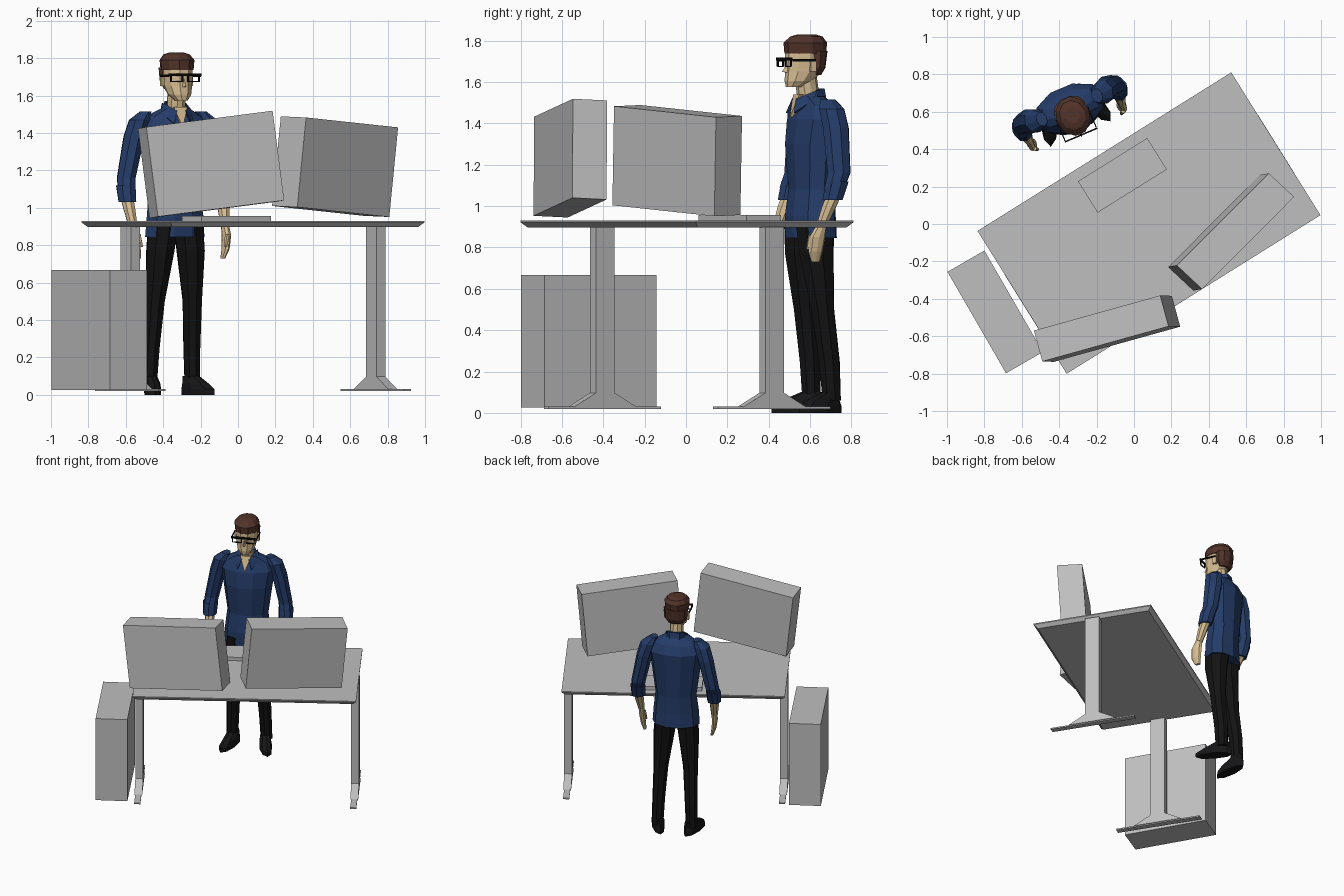
import bpy, bmesh, math
from mathutils import Vector, Matrix


def material(name, rgb):
    m = bpy.data.materials.new(name)
    m.diffuse_color = (*rgb, 1)
    return m


GREY = material("light grey", (0.52, 0.52, 0.52))
SKIN = material("skin", (0.68, 0.51, 0.29))
SHIRT = material("navy shirt", (0.018, 0.045, 0.14))
BLACK = material("black trousers", (0.006, 0.006, 0.006))
SHOE = material("black shoes", (0.008, 0.008, 0.009))
HAIR = material("brown hair", (0.085, 0.033, 0.023))
FRAME = material("glasses black", (0.002, 0.002, 0.002))


def frame(x, y, degrees):
    return Matrix.Translation((x, y, 0)) @ Matrix.Rotation(math.radians(degrees), 4, 'Z')


WORLD = Matrix.Identity(4)
DESK = frame(0.08, 0.005, 32)
TOWER = frame(-0.742, -0.47, 30)
MAN = frame(-0.34, 0.61, 23)


def finish(name, bm, mat, place):
    bmesh.ops.recalc_face_normals(bm, faces=bm.faces)
    me = bpy.data.meshes.new(name)
    bm.to_mesh(me)
    bm.free()
    me.materials.append(mat)
    ob = bpy.data.objects.new(name, me)
    ob.matrix_world = place
    bpy.context.collection.objects.link(ob)
    return ob


def hull(name, pts, mat, place):
    """Convex solid around a few points."""
    bm = bmesh.new()
    for p in pts:
        bm.verts.new(p)
    bmesh.ops.convex_hull(bm, input=bm.verts)
    bmesh.ops.dissolve_limit(bm, angle_limit=0.01, verts=bm.verts, edges=bm.edges)
    return finish(name, bm, mat, place)


def box(name, xs, ys, zs, mat, place):
    return hull(name, [(x, y, z) for x in xs for y in ys for z in zs], mat, place)


def slanted_box(name, corner, w, d, h, mat):
    c, w, d, h = map(Vector, (corner, w, d, h))
    pts = [c + i * w + j * d - k * h for i in (0, 1) for j in (0, 1) for k in (0, 1)]
    return hull(name, pts, mat, WORLD)


def loft(name, rings, mat, side=1, n=10, turn=0):
    """Skin elliptical rings (x, y, z, rx, ry); side=-1 mirrors in x."""
    bm = bmesh.new()
    loops = []
    t = math.radians(turn)
    for x, y, z, rx, ry in rings:
        loop = []
        for i in range(n):
            a = 2 * math.pi * i / n
            u, v = rx * math.cos(a), ry * math.sin(a)
            px = x + u * math.cos(t) - v * math.sin(t)
            py = y + u * math.sin(t) + v * math.cos(t)
            loop.append(bm.verts.new((side * px, py, z)))
        loops.append(loop)
    for lo, hi in zip(loops, loops[1:]):
        for i in range(n):
            j = (i + 1) % n
            bm.faces.new((lo[i], lo[j], hi[j], hi[i]))
    bm.faces.new(loops[0])
    bm.faces.new(loops[-1])
    return finish(name, bm, mat, MAN)


# Desk: bevelled top, two posts with flared feet
hull("desk_top", [(sx * (0.80 - e), sy * (0.45 - e), z) for sx in (-1, 1) for sy in (-1, 1)
                  for e, z in ((0, 0.93), (0, 0.922), (0.025, 0.897))], GREY, DESK)
for side, s in (("left", -1), ("right", 1)):
    c = s * 0.773
    box(side + "_desk_post", (c - 0.028, c + 0.028), (-0.053, 0.053), (0.03, 0.90), GREY, DESK)
    hull(side + "_desk_flare", [(c + i * 0.028, j * v, z) for i in (-1, 1) for j in (-1, 1)
                                for v, z in ((0.18, 0.028), (0.053, 0.097))], GREY, DESK)
    box(side + "_desk_foot", (c - 0.022, c + 0.022), (-0.32, 0.32), (0.02, 0.03), GREY, DESK)

# Equipment
box("keyboard", (-0.218, 0.218), (-0.099, 0.099), (0.93, 0.957), GREY,
    frame(-0.062, 0.26, 32))
box("computer_tower", (-0.114, 0.114), (-0.313, 0.313), (0.025, 0.668), GREY, TOWER)
slanted_box("left_monitor", (-0.49, -0.735, 1.432), (0.675, 0.188, 0.087),
            (-0.045, 0.165, -0.008), (-0.062, 0.002, 0.479), GREY)
slanted_box("right_monitor", (0.364, -0.348, 1.483), (0.492, 0.493, -0.053),
            (-0.135, 0.126, 0.006), (0.047, 0.008, 0.479), GREY)

# Shirt body
loft("shirt", [(0, -0.005, 0.845, 0.172, 0.118), (0, -0.01, 0.95, 0.165, 0.118),
               (0, 0, 1.08, 0.15, 0.11), (0, 0.0, 1.30, 0.18, 0.125),
               (0, 0.01, 1.42, 0.20, 0.122), (0, 0.01, 1.485, 0.17, 0.09),
               (0, -0.01, 1.53, 0.085, 0.068)], SHIRT)
# Open neckline and collar
hull("neckline_skin", [(-0.04, -0.083, 1.54), (0.04, -0.083, 1.54), (0, -0.118, 1.43),
                       (-0.03, -0.05, 1.54), (0.03, -0.05, 1.54), (0, -0.09, 1.43)], SKIN, MAN)
loft("neck", [(0, -0.01, 1.47, 0.06, 0.06), (0, -0.02, 1.53, 0.05, 0.055),
              (0, -0.035, 1.63, 0.05, 0.055)], SKIN)
hull("collar_back", [(s * x, y, z) for s in (-1, 1) for x, y, z in
                     ((0.07, 0.0, 1.51), (0.06, 0.0, 1.56), (0.04, 0.06, 1.51), (0.035, 0.05, 1.57))],
     SHIRT, MAN)

for side, s in (("right", 1), ("left", -1)):
    hull(side + "_collar", [(s * x, y + o, z) for o in (0, 0.012) for x, y, z in
                            ((0.068, 0.0, 1.56), (0.025, -0.095, 1.52),
                             (0.05, -0.118, 1.45), (0.095, -0.04, 1.51))], SHIRT, MAN)
    # Arms
    loft(side + "_sleeve", [(0.278, 0.0, 1.09, 0.047, 0.053), (0.268, 0.028, 1.16, 0.052, 0.06),
                            (0.222, 0.03, 1.38, 0.058, 0.068), (0.195, 0.02, 1.47, 0.058, 0.066),
                            (0.16, 0.015, 1.515, 0.03, 0.04)], SHIRT, s, 8)
    loft(side + "_cuff", [(0.277, -0.01, 1.03, 0.05, 0.053), (0.276, 0.015, 1.12, 0.055, 0.06)],
         SHIRT, s, 8)
    loft(side + "_forearm", [(0.267, -0.065, 0.90, 0.024, 0.028), (0.274, -0.03, 0.99, 0.033, 0.037),
                             (0.277, 0.0, 1.06, 0.036, 0.04)], SKIN, s, 8)
    loft(side + "_hand", [(0.245, -0.085, 0.73, 0.011, 0.022), (0.258, -0.092, 0.78, 0.017, 0.038),
                          (0.266, -0.085, 0.85, 0.021, 0.042), (0.267, -0.065, 0.905, 0.022, 0.028)],
         SKIN, s, 8)
    loft(side + "_thumb", [(0.243, -0.125, 0.79, 0.008, 0.009), (0.258, -0.115, 0.86, 0.013, 0.014)],
         SKIN, s, 6)
    # Legs and shoes
    loft(side + "_trouser_leg", [(0.125, 0.05, 0.06, 0.043, 0.048), (0.118, 0.04, 0.25, 0.046, 0.055),
                                 (0.108, 0.01, 0.50, 0.054, 0.06), (0.088, -0.015, 0.77, 0.078, 0.09),
                                 (0.075, -0.015, 0.90, 0.08, 0.10)], BLACK, s, 8)
    loft(side + "_shoe", [(0.132, -0.012, 0.0, 0.044, 0.135), (0.132, -0.012, 0.03, 0.046, 0.135),
                          (0.125, 0.005, 0.06, 0.042, 0.105), (0.118, 0.05, 0.10, 0.036, 0.055)],
         SHOE, s, 8, 18)
    # Ears and glasses
    box(side + "_ear", (s * 0.07, s * 0.09), (-0.045, -0.015), (1.65, 1.705), SKIN, MAN)
    box(side + "_glasses_temple", (s * 0.088, s * 0.094), (-0.14, -0.02), (1.70, 1.712), FRAME, MAN)
    box(side + "_lens_lower_rim", (s * 0.018, s * 0.075), (-0.15, -0.142), (1.672, 1.678), FRAME, MAN)
    for part, x in (("inner", 0.012), ("outer", 0.078)):
        box(f"{side}_lens_{part}_rim", (s * x, s * (x + 0.008)), (-0.15, -0.142),
            (1.674, 1.712), FRAME, MAN)

# Head
loft("head", [(0, -0.095, 1.575, 0.035, 0.04), (0, -0.07, 1.605, 0.062, 0.07),
              (0, -0.045, 1.65, 0.075, 0.092), (0, -0.042, 1.72, 0.08, 0.096),
              (0, -0.04, 1.78, 0.078, 0.094)], SKIN)
hull("nose", [(-0.012, -0.13, 1.645), (0.012, -0.13, 1.645), (0, -0.158, 1.65),
              (0, -0.13, 1.695)], SKIN, MAN)
box("glasses_brow_bar", (-0.094, 0.094), (-0.15, -0.142), (1.704, 1.718), FRAME, MAN)
loft("hair_top", [(0, -0.036, 1.738, 0.087, 0.103), (0, -0.036, 1.79, 0.092, 0.108),
                  (0, -0.03, 1.82, 0.07, 0.08), (0, -0.03, 1.83, 0.04, 0.045)], HAIR)
loft("hair_back", [(0, 0.0, 1.635, 0.06, 0.042), (0, 0.005, 1.67, 0.082, 0.057),
                   (0, 0.008, 1.75, 0.089, 0.064)], HAIR)
